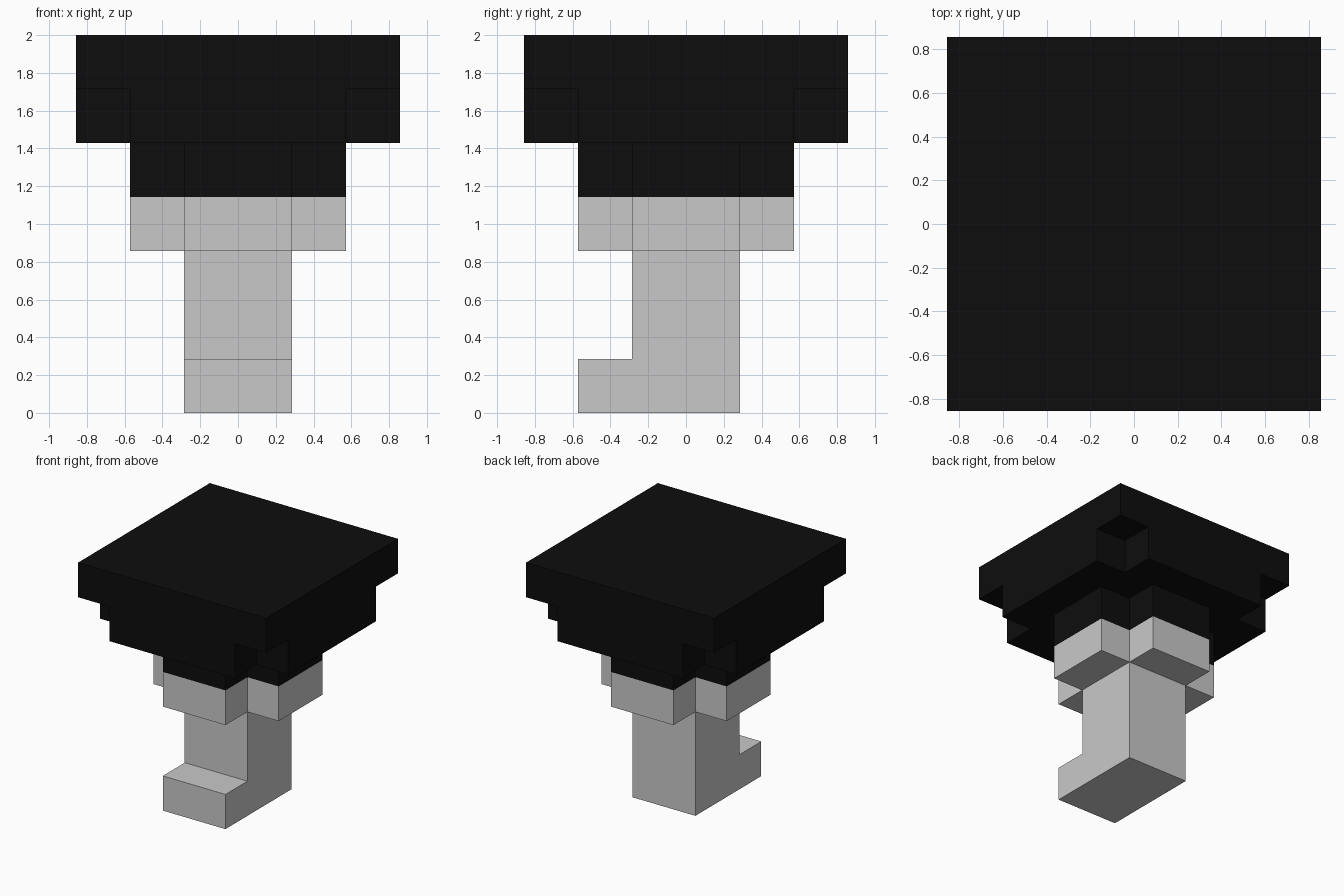
import bpy, bmesh
from mathutils import Vector

if "Cube" in bpy.data.objects:
    bpy.data.objects.remove(bpy.data.objects["Cube"])

U = 2 / 7  # one block


def material(name, value):
    m = bpy.data.materials.new(name)
    m.diffuse_color = (value, value, value, 1)
    m.use_nodes = True
    m.node_tree.nodes["Principled BSDF"].inputs["Base Color"].default_value = m.diffuse_color
    return m


grey = material("light grey", 0.584)
black = material("black", 0.004)


def prism(name, outline, depth, mat, start=True, end=True):
    """Sweep a closed outline along depth; start / end keep the caps."""
    bm = bmesh.new()
    depth = Vector(depth) * U
    a = [bm.verts.new(Vector(p) * U) for p in outline]
    b = [bm.verts.new(v.co + depth) for v in a]
    n = len(a)
    for i in range(n):
        j = (i + 1) % n
        bm.faces.new((a[i], a[j], b[j], b[i]))
    if start:
        bm.faces.new(a[::-1])
    if end:
        bm.faces.new(b)
    me = bpy.data.meshes.new(name)
    bm.to_mesh(me)
    bm.free()
    me.materials.append(mat)
    ob = bpy.data.objects.new(name, me)
    bpy.context.collection.objects.link(ob)
    return ob


def plus(outer, inner, z):
    """Counter-clockwise plus outline: one notched corner turned four times."""
    pts = []
    corner = [(outer, inner), (inner, inner), (inner, outer)]
    for _ in range(4):
        pts += [(x, y, z) for x, y in corner]
        corner = [(-y, x) for x, y in corner]
    return pts


# Trunk with its front foot: L-shaped side profile swept across x
side = [(-2, 0), (1, 0), (1, 3), (-1, 3), (-1, 1), (-2, 1)]
prism("trunk_and_foot", [(-1, y, z) for y, z in side], (2, 0, 0), grey)

# Four-armed branch collar, grey below and black above
prism("branch_collar", plus(2, 1, 3), (0, 0, 1), grey, end=False)
prism("lower_crown", plus(2, 1, 4), (0, 0, 1), black, start=False, end=False)

# Wide crown with notched corners, capped by a square slab
prism("middle_crown", plus(3, 2, 5), (0, 0, 1), black, end=False)
square = [(-3, -3, 6), (3, -3, 6), (3, 3, 6), (-3, 3, 6)]
prism("top_slab", square, (0, 0, 1), black)
